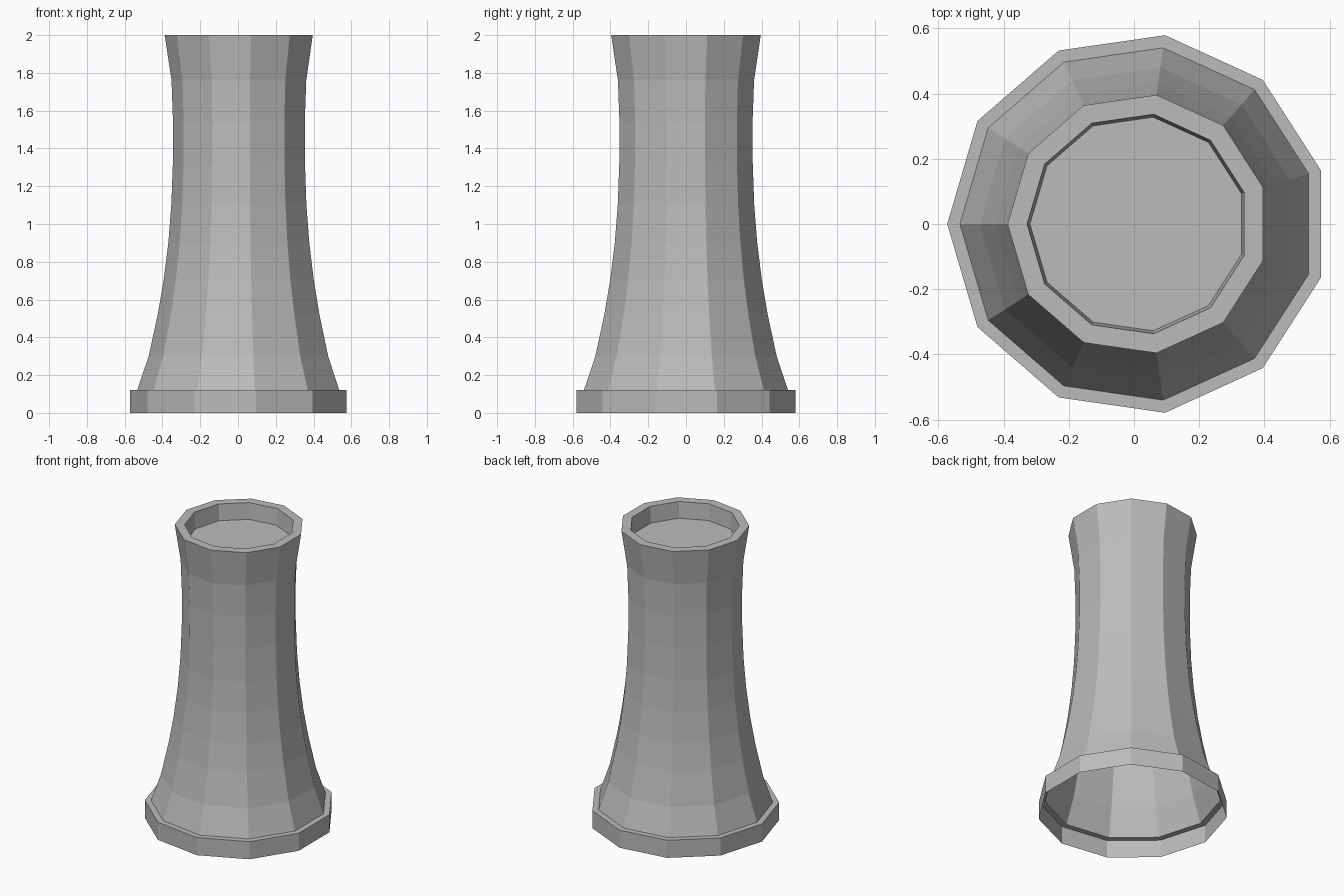
import bpy
import bmesh
from math import cos, sin, pi

SIDES = 11
CENTRE_X = 0.012

if "Cube" in bpy.data.objects:
    bpy.data.objects.remove(bpy.data.objects["Cube"], do_unlink=True)

grey = bpy.data.materials.new("stone grey")
grey.use_nodes = True
colour = (0.5, 0.5, 0.5, 1)
grey.diffuse_color = colour
grey.node_tree.nodes["Principled BSDF"].inputs["Base Color"].default_value = colour


def lathe(name, profile, cap_end=False):
    """Spin (radius, height) points into a flat-sided open shell."""
    bm = bmesh.new()
    rings = []
    for r, z in profile:
        angles = [pi + 2 * pi * i / SIDES for i in range(SIDES)]
        rings.append([bm.verts.new((CENTRE_X + r * cos(a), r * sin(a), z)) for a in angles])
    for low, high in zip(rings, rings[1:]):
        for i in range(SIDES):
            j = (i + 1) % SIDES
            bm.faces.new((low[i], low[j], high[j], high[i]))
    if cap_end:
        bm.faces.new(rings[-1])
    mesh = bpy.data.meshes.new(name)
    bm.to_mesh(mesh)
    bm.free()
    mesh.materials.append(grey)
    obj = bpy.data.objects.new(name, mesh)
    bpy.context.collection.objects.link(obj)
    return obj


# Plinth band with its narrow ledge, open underneath
lathe("plinth", [(0.585, 0), (0.585, 0.12), (0.546, 0.12)])

# Hollow flared shaft
lathe("shaft", [(0.546, 0.12), (0.485, 0.3), (0.437, 0.52), (0.406, 0.7),
                (0.381, 0.9), (0.365, 1.1), (0.357, 1.32), (0.356, 1.54),
                (0.364, 1.76), (0.4, 2)])

# Flat rim, short inner wall and sunken floor
lathe("rim_and_floor", [(0.4, 2), (0.34, 2), (0.331, 1.89)], cap_end=True)
